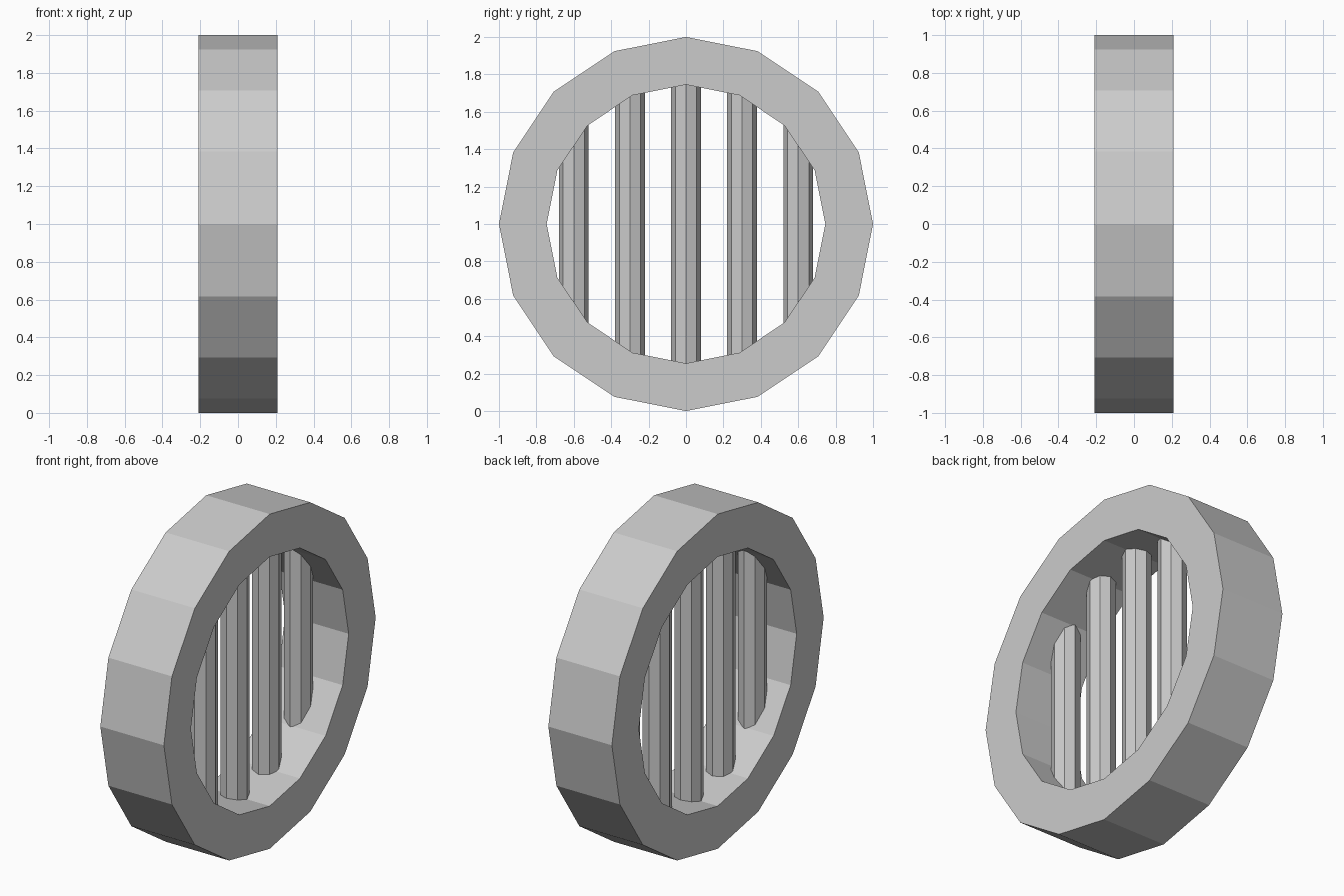
import bpy, bmesh
from math import sin, cos, tau, sqrt

if "Cube" in bpy.data.objects:
    bpy.data.objects.remove(bpy.data.objects["Cube"])

SIDES, OUTER, INNER, HALF = 16, 1.0, 0.745, 0.21
BAR_R, EMBED_R = 0.08, 0.85


# Ring frame: rectangular section swept around the x axis
def make_ring():
    bm = bmesh.new()
    section = [(-HALF, OUTER), (HALF, OUTER), (HALF, INNER), (-HALF, INNER)]
    loops = [[bm.verts.new((x, r * sin(tau * i / SIDES), 1 + r * cos(tau * i / SIDES)))
              for x, r in section] for i in range(SIDES)]
    for i in range(SIDES):
        a, b = loops[i], loops[(i + 1) % SIDES]
        for j in range(4):
            k = (j + 1) % 4
            bm.faces.new((a[j], a[k], b[k], b[j]))
    bmesh.ops.recalc_face_normals(bm, faces=bm.faces)
    mesh = bpy.data.meshes.new("ring_frame")
    bm.to_mesh(mesh)
    bm.free()
    bpy.context.collection.objects.link(bpy.data.objects.new("ring_frame", mesh))


# Upright octagonal bar whose ends are buried in the ring
def make_bar(index, y):
    length = 2 * sqrt(EMBED_R ** 2 - y ** 2)
    bpy.ops.mesh.primitive_cylinder_add(vertices=8, radius=BAR_R, depth=length,
                                        location=(-0.02, y, 1))
    bpy.context.object.name = f"bar_{index + 1}"


make_ring()
for n in range(5):
    make_bar(n, (n - 2) * 0.3)
